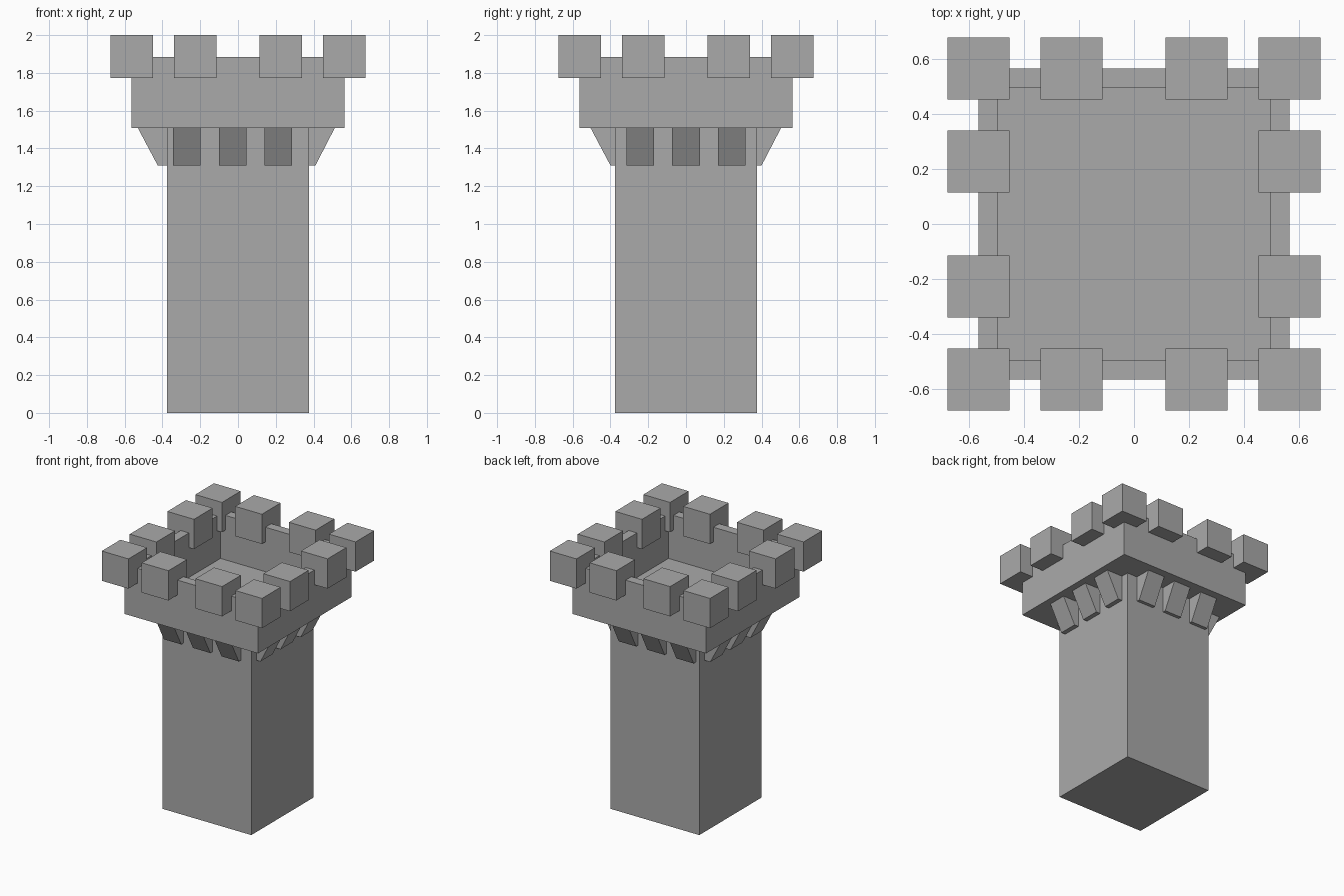
import bpy, bmesh
from mathutils import Matrix, Vector

if "Cube" in bpy.data.objects:
    bpy.data.objects.remove(bpy.data.objects["Cube"])

# Dark grey stone
stone = bpy.data.materials.new("stone")
stone.diffuse_color = (0.4, 0.4, 0.4, 1)
stone.use_nodes = True
stone.node_tree.nodes["Principled BSDF"].inputs["Base Color"].default_value = stone.diffuse_color


def finish(bm, name):
    bmesh.ops.recalc_face_normals(bm, faces=bm.faces)
    mesh = bpy.data.meshes.new(name)
    bm.to_mesh(mesh)
    bm.free()
    mesh.materials.append(stone)
    obj = bpy.data.objects.new(name, mesh)
    bpy.context.collection.objects.link(obj)
    return obj


def add_box(bm, lo, hi):
    lo, hi = Vector(lo), Vector(hi)
    mat = Matrix.Translation((lo + hi) / 2) @ Matrix.Diagonal((*(hi - lo), 1))
    return bmesh.ops.create_cube(bm, size=1, matrix=mat)["verts"]


# Square shaft
bm = bmesh.new()
add_box(bm, (-0.375, -0.375, 0), (0.375, 0.375, 1.508))
finish(bm, "tower_shaft")

# Parapet: block with its top inset and sunk to form the walled floor
bm = bmesh.new()
add_box(bm, (-0.564, -0.564, 1.508), (0.564, 0.564, 1.885))
top = max(bm.faces, key=lambda f: f.calc_center_median().z)
bmesh.ops.inset_region(bm, faces=[top], thickness=0.071, use_even_offset=True)
floor = bmesh.ops.extrude_discrete_faces(bm, faces=[top])["faces"][0]
for v in floor.verts:
    v.co.z = 1.546
finish(bm, "parapet")

# Merlons: four by four grid around the rim, middle left empty
bm = bmesh.new()
rows = (-0.5635, -0.2265, 0.2265, 0.5635)
h = 0.1125
for i, x in enumerate(rows):
    for j, y in enumerate(rows):
        if i in (0, 3) or j in (0, 3):
            add_box(bm, (x - h, y - h, 1.773), (x + h, y + h, 2.0))
finish(bm, "merlons")


# Corbels: sloped wedges under the parapet, three per side
def corbels(name, centers, inner, low, high, place):
    bm = bmesh.new()
    profile = ((inner, 1.31), (low, 1.31), (high, 1.508), (inner, 1.508))
    for c in centers:
        vs = [bm.verts.new(place(d, c - 0.073, z)) for d, z in profile]
        face = bm.faces.new(vs)
        ext = bmesh.ops.extrude_face_region(bm, geom=[face])["geom"]
        shift = Vector(place(0, 0.146, 0))
        moved = [g for g in ext if isinstance(g, bmesh.types.BMVert)]
        bmesh.ops.translate(bm, verts=moved, vec=shift)
    finish(bm, name)


across_x = (-0.272, -0.027, 0.214)
across_y = (-0.242, 0.0, 0.242)
corbels("front_corbels", across_x, 0.36, 0.40, 0.505, lambda d, c, z: (c, -d, z))
corbels("back_corbels", across_x, 0.36, 0.40, 0.503, lambda d, c, z: (c, d, z))
corbels("left_corbels", across_y, 0.36, 0.425, 0.53, lambda d, c, z: (-d, c, z))
corbels("right_corbels", across_y, 0.36, 0.41, 0.512, lambda d, c, z: (d, c, z))
